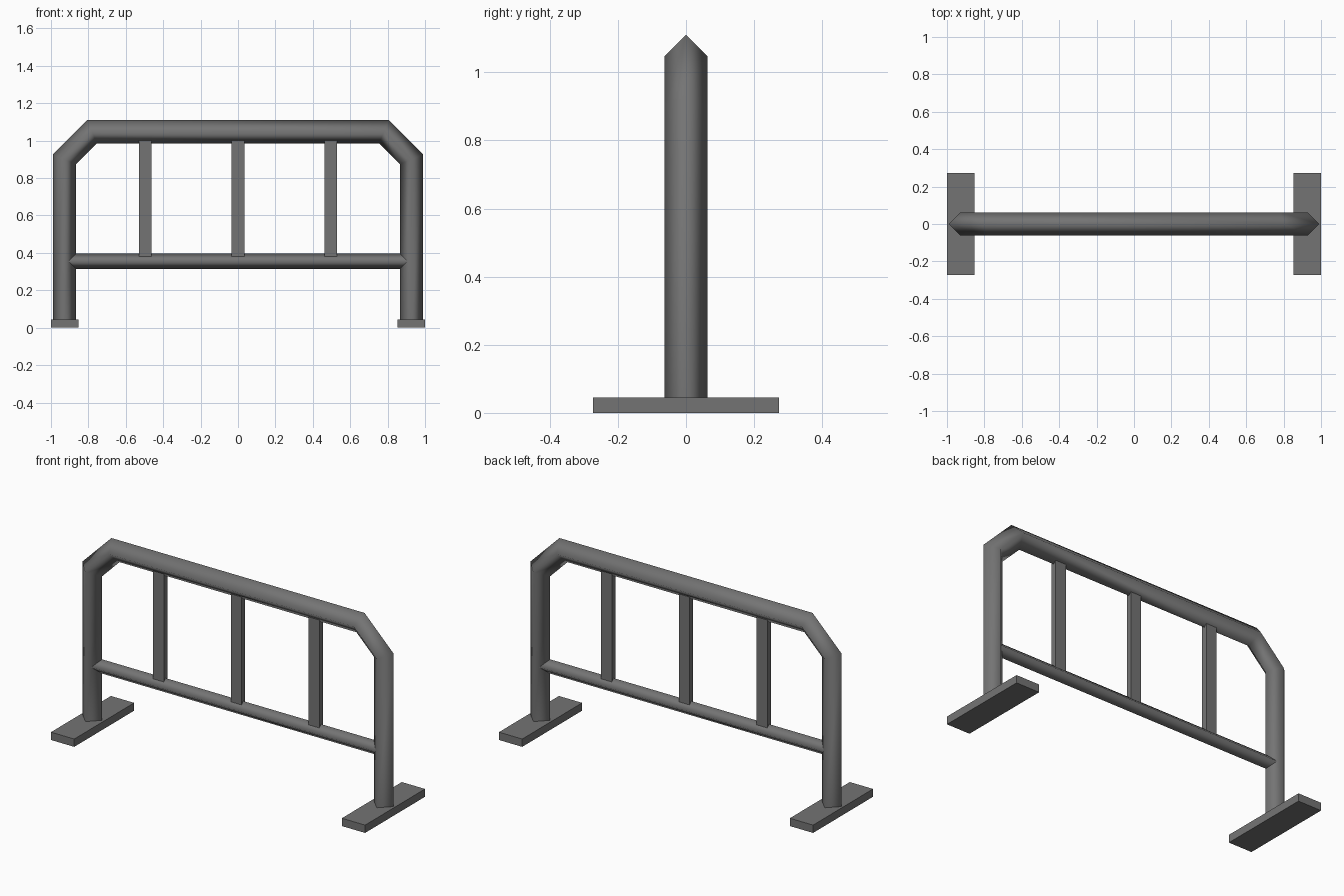
import bpy, bmesh
from mathutils import Vector

if "Cube" in bpy.data.objects:
    bpy.data.objects.remove(bpy.data.objects["Cube"])

# Dark grey metal used on every part
metal = bpy.data.materials.new("dark_grey_metal")
metal.diffuse_color = (0.175, 0.175, 0.175, 1)
metal.use_nodes = True
metal.node_tree.nodes["Principled BSDF"].inputs["Base Color"].default_value = metal.diffuse_color


def finish(name, bm, smooth):
    bmesh.ops.recalc_face_normals(bm, faces=bm.faces)
    for f in bm.faces:
        f.smooth = smooth
    mesh = bpy.data.meshes.new(name)
    bm.to_mesh(mesh)
    bm.free()
    mesh.materials.append(metal)
    obj = bpy.data.objects.new(name, mesh)
    bpy.context.collection.objects.link(obj)
    return obj


def diamond_tube(name, path, r):
    """Sweep a four-sided diamond along an (x, z) path with mitred corners."""
    pts = [Vector((x, 0, z)) for x, z in path]
    dirs = [(b - a).normalized() for a, b in zip(pts, pts[1:])]
    y = Vector((0, 1, 0))
    bm = bmesh.new()
    rings = []
    for i, p in enumerate(pts):
        d0, d1 = dirs[max(i - 1, 0)], dirs[min(i, len(dirs) - 1)]
        n = y.cross((d0 + d1).normalized())
        n *= r / n.dot(y.cross(d1))
        rings.append([bm.verts.new(p + o) for o in (n, y * r, -n, -y * r)])
    for a, b in zip(rings, rings[1:]):
        for k in range(4):
            j = (k + 1) % 4
            bm.faces.new((a[k], a[j], b[j], b[k]))
    # Ends stay open, hidden inside the neighbouring parts
    return finish(name, bm, True)


def box(name, centre, size):
    bm = bmesh.new()
    bmesh.ops.create_cube(bm, size=1)
    bmesh.ops.scale(bm, vec=size, verts=bm.verts)
    bmesh.ops.translate(bm, vec=centre, verts=bm.verts)
    return finish(name, bm, False)


# Main bent frame
half = [(-0.9275, 0.03), (-0.9275, 0.90), (-0.78, 1.0475)]
diamond_tube("main_frame", half + [(-x, z) for x, z in reversed(half)], 0.0625)

# Lower rail between the legs
diamond_tube("lower_rail", [(-0.915, 0.355), (0.915, 0.355)], 0.041)

# Flat upright bars
for i, x in enumerate((-0.495, 0, 0.495)):
    box(f"upright_bar_{i + 1}", (x, 0, 0.70), (0.067, 0.032, 0.69))

# Foot plates
for side, s in (("left", -1), ("right", 1)):
    box(f"foot_plate_{side}", (s * 0.926, 0, 0.0225), (0.148, 0.545, 0.045))
